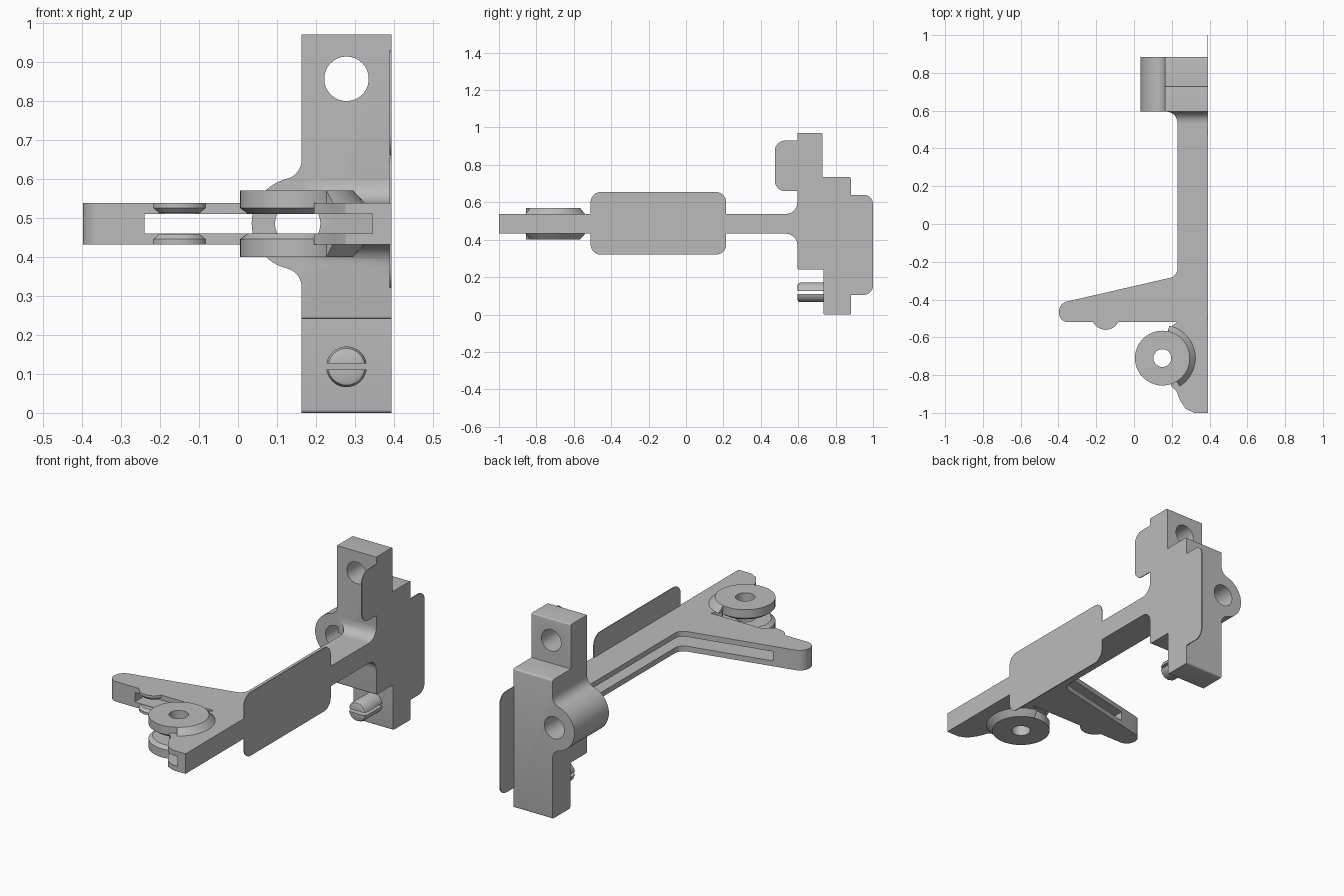
import bpy, bmesh
from math import sin, cos, pi, tan, atan2, radians
from mathutils import Vector, Matrix

if "Cube" in bpy.data.objects:
    bpy.data.objects.remove(bpy.data.objects["Cube"])

grey = bpy.data.materials.new("plain grey")
grey.diffuse_color = (0.5, 0.5, 0.5, 1)
grey.use_nodes = True
grey.node_tree.nodes["Principled BSDF"].inputs["Base Color"].default_value = grey.diffuse_color

XR = 0.393            # flat right-hand face
ZC = 0.485            # mirror height of arm, lever and discs


def finish(name, bm):
    bmesh.ops.recalc_face_normals(bm, faces=bm.faces)
    me = bpy.data.meshes.new(name)
    bm.to_mesh(me)
    bm.free()
    me.materials.append(grey)
    ob = bpy.data.objects.new(name, me)
    bpy.context.collection.objects.link(ob)
    return ob


def rounded(pts, n=8):
    """Outline from (u, v[, radius]) points with filleted corners."""
    out = []
    for i, p in enumerate(pts):
        c = Vector(p[:2])
        if len(p) < 3:
            out.append(c)
            continue
        d1 = (Vector(pts[i - 1][:2]) - c).normalized()
        d2 = (Vector(pts[(i + 1) % len(pts)][:2]) - c).normalized()
        half = d1.angle(d2) / 2
        o = c + (d1 + d2).normalized() * p[2] / sin(half)
        s = c + d1 * p[2] / tan(half) - o
        e = c + d2 * p[2] / tan(half) - o
        a, b = atan2(s.y, s.x), atan2(e.y, e.x)
        da = (b - a + pi) % (2 * pi) - pi
        out += [o + p[2] * Vector((cos(a + da * k / n), sin(a + da * k / n)))
                for k in range(n + 1)]
    return out


def loft(name, rings):
    bm = bmesh.new()
    vs = [[bm.verts.new(p) for p in r] for r in rings]
    n = len(vs[0])
    for a, b in zip(vs, vs[1:]):
        for i in range(n):
            bm.faces.new((a[i], a[(i + 1) % n], b[(i + 1) % n], b[i]))
    bm.faces.new(vs[0])
    bm.faces.new(vs[-1])
    return finish(name, bm)


def prism(name, pts, axis, lo, hi):
    place = {'x': lambda u, v, w: (w, u, v), 'y': lambda u, v, w: (u, w, v),
             'z': lambda u, v, w: (u, v, w)}[axis]
    return loft(name, [[place(p[0], p[1], w) for p in pts] for w in (lo, hi)])


def rect(u0, u1, v0, v1, r=None):
    pts = [(u0, v0), (u1, v0), (u1, v1), (u0, v1)]
    return rounded([p + (r,) for p in pts]) if r else pts


def circle(u, v, r, n=48):
    return [(u + r * cos(2 * pi * i / n), v + r * sin(2 * pi * i / n)) for i in range(n)]


def lathe(name, prof, cx, cy, a0=0, a1=360, flip=False, n=48):
    """Turn a closed (radius, z) profile, fully or as a sector."""
    rings = []
    for k in range(n + 1):
        a = radians(a0 + (a1 - a0) * k / n)
        rings.append([(cx + r * cos(a), cy + r * sin(a), 2 * ZC - z if flip else z)
                      for r, z in prof])
    ob = loft(name, rings)
    if a1 - a0 == 360:
        bm = bmesh.new()
        bm.from_mesh(ob.data)
        bmesh.ops.delete(bm, geom=[f for f in bm.faces if len(f.verts) == len(prof)
                                   and all(abs(v.co.y - cy) < 1e-5 for v in f.verts)],
                         context='FACES_ONLY')
        bmesh.ops.remove_doubles(bm, verts=bm.verts, dist=1e-5)
        bmesh.ops.recalc_face_normals(bm, faces=bm.faces)
        bm.to_mesh(ob.data)
        bm.free()
    return ob


def cut(objs, cutter):
    for ob in objs:
        m = ob.modifiers.new("cut", 'BOOLEAN')
        m.operation, m.solver, m.object = 'DIFFERENCE', 'EXACT', cutter
        bpy.context.view_layer.objects.active = ob
        bpy.ops.object.modifier_apply(modifier=m.name)
    bpy.data.objects.remove(cutter)


# stepped end block
block = prism("end_block", rounded([
    (0.595, 0.24, 0.008), (0.735, 0.24), (0.735, 0, 0.008), (0.883, 0, 0.008),
    (0.883, 0.735, 0.01), (0.73, 0.735), (0.73, 0.97, 0.006), (0.595, 0.97)], 4),
    'x', 0.163, XR)

# rounded boss blending into the block's left face
bx, br, f = 0.153, 0.118, 0.05
fx = 0.163 - f
fz = ((br + f) ** 2 - (fx - bx) ** 2) ** 0.5
ang = atan2(fz, fx - bx)
upper = [(fx + f * cos(t), ZC + fz + f * sin(t))
         for t in [(ang - pi) * k / 8 for k in range(9)]]
arc = [(bx + br * cos(t), ZC + br * sin(t))
       for t in [ang + (2 * pi - 2 * ang) * k / 24 for k in range(1, 24)]]
lower = [(x, 2 * ZC - z) for x, z in reversed(upper)]
boss = prism("side_boss", upper + arc + lower, 'y', 0.595, 0.883)
cut([block, boss], prism("hole", circle(bx, ZC, 0.058), 'y', 0.5, 1))
cut([block], prism("hole", circle(0.278, 0.856, 0.057), 'y', 0.5, 1))

# split pin below the block's step
pin = lathe("split_pin", [(0, 0.02), (0, -0.143), (0.037, -0.143), (0.047, -0.139),
                          (0.052, -0.128), (0.052, 0.02)], 0, 0)
pin.data.transform(Matrix.Translation((0.278, 0.738, 0.118)) @ Matrix.Rotation(radians(-90), 4, 'X'))
cut([pin], prism("slit", rect(0.2, 0.35, 0.111, 0.126), 'y', 0.5, 0.735))

# long arm with tapered side lever
arm = prism("arm_and_lever", rounded([
    (XR, -1), (XR, 0.535), (0.23, 0.535), (0.23, -0.276, 0.05),
    (-0.397, -0.42, 0.055), (-0.397, -0.52, 0.05),
    (0.225, -0.52), (0.18, -0.56), (0.21, -0.62), (0.21, -0.8), (0.195, -0.855),
    (0.225, -0.885), (0.245, -0.935), (0.275, -0.98), (0.32, -1)]), 'z', 0.432, 0.538)

# flare where the arm meets the block
rings = []
for k in range(9):
    t = pi / 2 * k / 8
    y, d = 0.535 + 0.06 * sin(t), 0.06 * (1 - cos(t))
    rings.append([(0.23 - d, y, 0.432 - d), (XR, y, 0.432 - d),
                  (XR, y, 0.538 + d), (0.23 - d, y, 0.538 + d)])
flare = loft("arm_flare", rings)
cut([arm, flare], prism("slot", rect(-0.24, 0.345, -1.1, 0.6), 'z', 0.46, 0.51))

# pivot discs, sloped skirts and small lever bumps, above and below the slot
for side, flip in (("upper", False), ("lower", True)):
    lathe(side + "_pivot_disc", [(0.047, 0.57), (0.145, 0.57), (0.145, 0.525),
                                 (0.125, 0.51), (0.047, 0.51)], 0.15, -0.71, flip=flip)
    lathe(side + "_disc_skirt", [(0.14, 0.538), (0.175, 0.538), (0.145, 0.57), (0.14, 0.569)],
          0.15, -0.71, -58, 78, flip, 20)
    lathe(side + "_lever_bump", [(0, 0.538), (0.075, 0.538), (0.075, 0.525),
                                 (0.062, 0.512), (0, 0.512)], -0.15, -0.485, flip=flip)

# thin plates flush with the right face
for name, r in (("middle_plate", (-0.51, 0.215, 0.32, 0.655, 0.055)),
                ("upper_plate", (0.475, 0.68, 0.66, 0.93, 0.055)),
                ("rear_plate", (0.78, 1.0, 0.105, 0.64, 0.05))):
    prism(name, rounded([p + (r[4],) for p in rect(*r[:4])]), 'x', 0.388, XR)

# smooth curved walls, keep edges crisp
for ob in bpy.context.scene.objects:
    ob.select_set(True)
    bpy.context.view_layer.objects.active = ob
bpy.ops.object.shade_smooth_by_angle(angle=radians(30))
